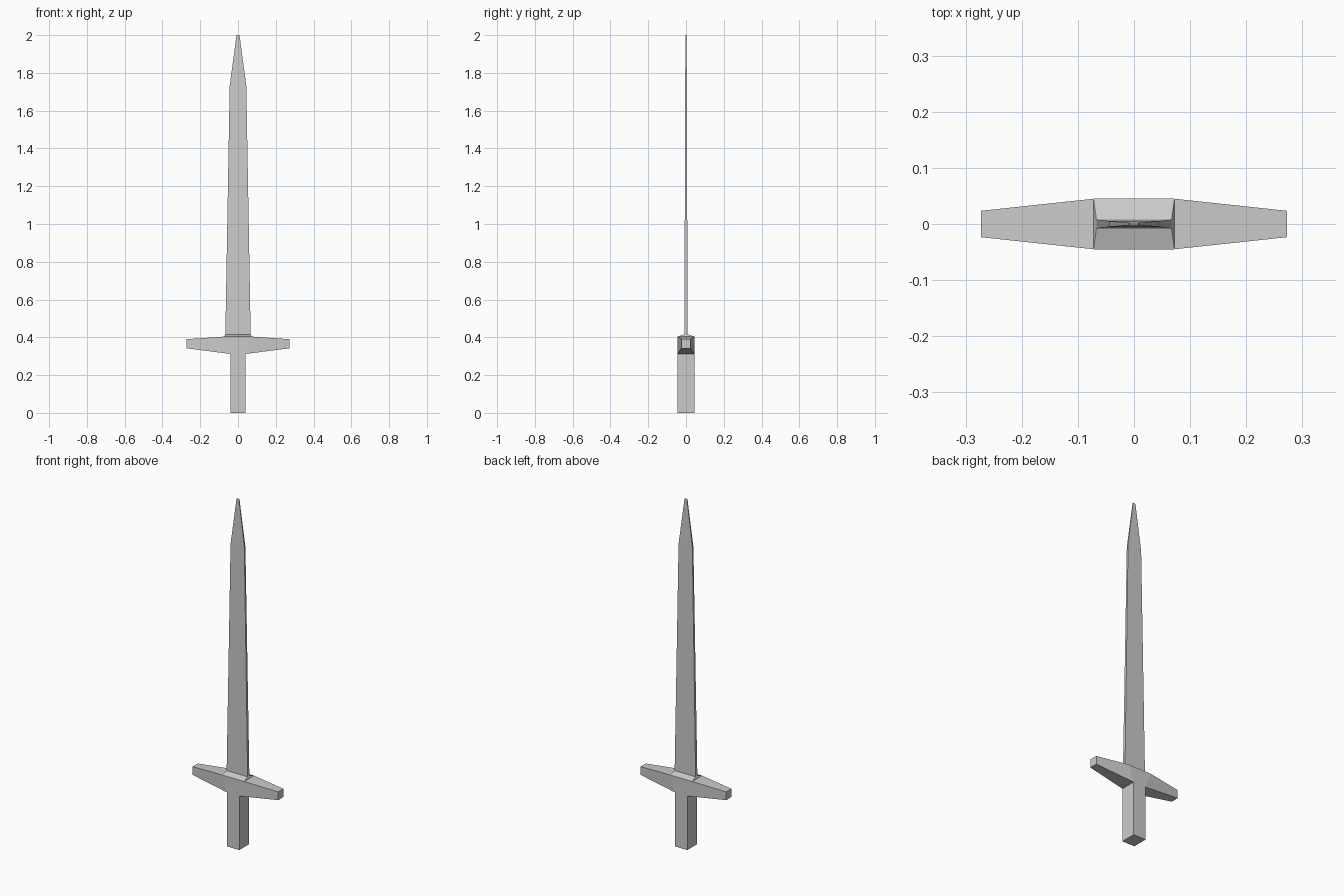
import bpy, bmesh

if "Cube" in bpy.data.objects:
    bpy.data.objects.remove(bpy.data.objects["Cube"])


def loft(name, rings, cap_start=False, cap_end=False, skip=()):
    """Bridge four-cornered rings; skip lists (segment, side) pairs left open."""
    bm = bmesh.new()
    loops = [[bm.verts.new(p) for p in ring] for ring in rings]
    for s, (a, b) in enumerate(zip(loops, loops[1:])):
        for i in range(4):
            if (s, i) not in skip:
                j = (i + 1) % 4
                bm.faces.new((a[i], a[j], b[j], b[i]))
    if cap_start:
        bm.faces.new(loops[0][::-1])
    if cap_end:
        bm.faces.new(loops[-1])
    mesh = bpy.data.meshes.new(name)
    bm.to_mesh(mesh)
    bm.free()
    obj = bpy.data.objects.new(name, mesh)
    bpy.context.collection.objects.link(obj)
    return obj


def level(hx, hy, z):
    """Horizontal rectangle, counter-clockwise from above."""
    return [(-hx, -hy, z), (hx, -hy, z), (hx, hy, z), (-hx, hy, z)]


def guard_section(x_low, x_high, hy, z_low, z_high):
    """Upright section of the crossguard, facing +x."""
    return [(x_low, -hy, z_low), (x_low, hy, z_low),
            (x_high, hy, z_high), (x_high, -hy, z_high)]


# Grip: square bar, open where it meets the guard
loft("grip", [level(0.04, 0.045, 0), level(0.04, 0.045, 0.312)], cap_start=True)

# Crossguard: two tapered arms around a flared centre
end = (0.273, 0.273, 0.0235, 0.342, 0.39)
inner = (0.04, 0.072, 0.045, 0.312, 0.404)
sections = [guard_section(sign * xl, sign * xh, *rest)
            for sign, (xl, xh, *rest) in ((-1, end), (-1, inner), (1, inner), (1, end))]
loft("crossguard", sections, cap_start=True, cap_end=True, skip={(1, 0), (1, 2)})

# Blade: sloped collar, long taper, then the point
loft("blade", [level(0.072, 0.045, 0.404), level(0.067, 0.008, 0.416),
               level(0.044, 0.005, 1.73), level(0.008, 0.002, 2.0)], cap_end=True)
